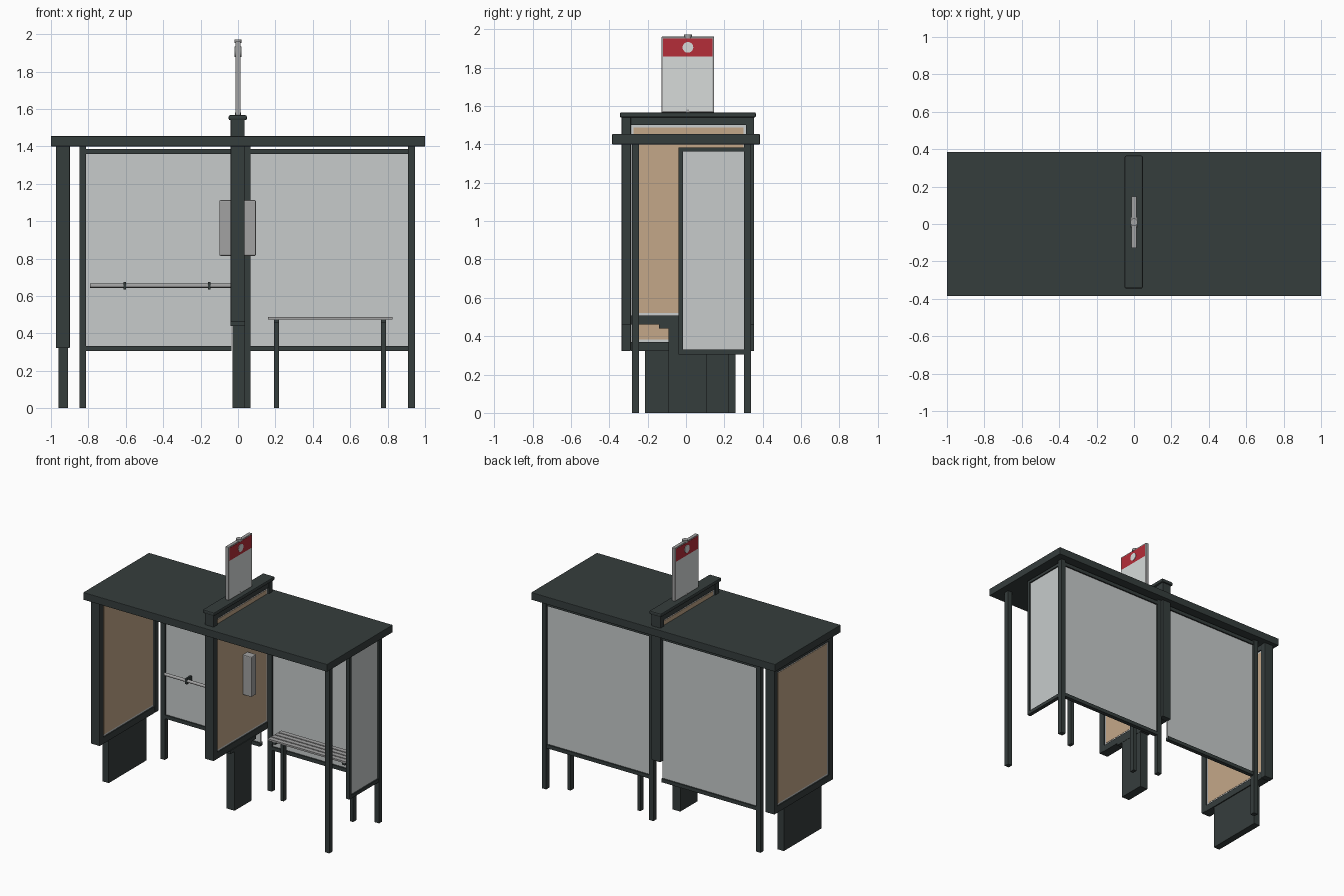
import bpy, math

if "Cube" in bpy.data.objects:
    bpy.data.objects.remove(bpy.data.objects["Cube"])


def material(name, rgb):
    m = bpy.data.materials.new(name)
    m.diffuse_color = (*rgb, 1)
    m.use_nodes = True
    m.node_tree.nodes["Principled BSDF"].inputs["Base Color"].default_value = m.diffuse_color
    return m


DARK = material("dark green grey paint", (0.036, 0.047, 0.046))
GLASS = material("pale glass", (0.57, 0.60, 0.60))
TAN = material("tan poster", (0.55, 0.39, 0.25))
BORDER = material("light border", (0.60, 0.62, 0.62))
METAL = material("grey metal", (0.36, 0.36, 0.36))
WHITE = material("sign white", (0.68, 0.71, 0.70))
RED = material("sign red", (0.46, 0.026, 0.040))


def box(name, mat, x, y, z, bevel=0):
    """Box spanning the (min, max) ranges x, y and z."""
    verts = [(a, b, c) for a in x for b in y for c in z]
    faces = [(0, 1, 3, 2), (4, 6, 7, 5), (0, 4, 5, 1),
             (2, 3, 7, 6), (0, 2, 6, 4), (1, 5, 7, 3)]
    mesh = bpy.data.meshes.new(name)
    mesh.from_pydata(verts, [], faces)
    mesh.materials.append(mat)
    ob = bpy.data.objects.new(name, mesh)
    bpy.context.collection.objects.link(ob)
    if bevel:
        mod = ob.modifiers.new("edge", 'BEVEL')
        mod.width, mod.segments = bevel, 2
    return ob


def rod(name, mat, center, radius, length, axis='Z', sides=24):
    rot = {'X': (0, math.pi / 2, 0), 'Z': (0, 0, 0)}[axis]
    bpy.ops.mesh.primitive_cylinder_add(vertices=sides, radius=radius, depth=length,
                                        location=center, rotation=rot)
    ob = bpy.context.object
    ob.name = name
    ob.data.materials.append(mat)
    bpy.ops.object.shade_smooth_by_angle()
    return ob


def poster_case(name, cx, z0):
    """Two-sided poster case: uprights, rails, light border and poster."""
    z1 = z0 + 1.085
    x = (cx - 0.037, cx + 0.037)
    box(name + "_front_upright", DARK, x, (-0.336, -0.288), (z0, z1), 0.004)
    box(name + "_back_upright", DARK, x, (0.312, 0.355), (z0, z1), 0.004)
    xr = (cx - 0.034, cx + 0.034)
    box(name + "_bottom_rail", DARK, xr, (-0.288, 0.312), (z0, z0 + 0.048))
    box(name + "_top_rail", DARK, xr, (-0.288, 0.312), (z1 - 0.045, z1))
    box(name + "_border", BORDER, (cx - 0.026, cx + 0.026), (-0.288, 0.312),
        (z0 + 0.048, z1 - 0.045))
    box(name + "_poster", TAN, (cx - 0.028, cx + 0.028), (-0.275, 0.299),
        (z0 + 0.061, z1 - 0.058))


# Roof
box("roof", DARK, (-1, 1), (-0.385, 0.385), (1.40, 1.455), 0.003)

# Poster cases and their feet
poster_case("end_case", -0.936, 0.322)
box("end_case_foot", DARK, (-0.96, -0.91), (-0.215, 0.225), (0, 0.33))
poster_case("middle_case", -0.002, 0.46)
box("middle_case_plate", DARK, (-0.04, 0.037), (-0.14, 0.16), (0.44, 0.465))
box("middle_case_foot", DARK, (-0.03, 0.035), (-0.09, 0.11), (0, 0.445))
box("middle_case_cap", DARK, (-0.05, 0.047), (-0.345, 0.365), (1.54, 1.567), 0.008)

# Roof posts
for name, x, y in (("back_left_post", -0.83, 0.32), ("back_middle_post", 0.049, 0.32),
                   ("back_right_post", 0.928, 0.32), ("front_right_post", 0.928, -0.263)):
    box(name, DARK, (x - 0.018, x + 0.018), (y - 0.018, y + 0.018), (0, 1.41))

# Back glazing with top and bottom rails
for side, x in (("left", (-0.815, -0.035)), ("right", (0.065, 0.912))):
    box("back_glass_" + side, GLASS, x, (0.315, 0.325), (0.325, 1.365))
    for part, z in (("bottom", (0.305, 0.332)), ("top", (1.36, 1.387))):
        box(f"back_{part}_rail_{side}", DARK, x, (0.305, 0.335), z)

# Right end glazing and frame
box("end_glass", GLASS, (0.923, 0.933), (-0.03, 0.305), (0.325, 1.37))
box("end_frame_front", DARK, (0.914, 0.942), (-0.039, -0.016), (0.305, 1.385))
for part, z in (("bottom", (0.305, 0.33)), ("top", (1.363, 1.385))):
    box(f"end_frame_{part}", DARK, (0.914, 0.942), (-0.016, 0.305), z)

# Bench
for i in range(4):
    y = 0.118 + i * 0.042
    box(f"bench_slat_{i + 1}", METAL, (0.16, 0.825), (y, y + 0.034), (0.475, 0.488))
for side, x in (("left", 0.206), ("right", 0.778)):
    box(f"bench_leg_{side}", DARK, (x - 0.013, x + 0.013), (0.22, 0.258), (0, 0.475))
    box(f"bench_arm_{side}", DARK, (x - 0.013, x + 0.013), (0.125, 0.275), (0.455, 0.475))

# Leaning bar and brackets
rod("lean_bar", METAL, (-0.412, 0.27, 0.655), 0.011, 0.756, 'X', 16)
for i, x in enumerate((-0.606, -0.153)):
    box(f"lean_bar_bracket_{i + 1}", DARK, (x - 0.007, x + 0.007), (0.257, 0.318),
        (0.634, 0.676))

# Information box through the middle case
box("information_box", METAL, (-0.1, 0.096), (0.02, 0.08), (0.815, 1.112), 0.006)

# Roof sign
box("sign_frame", METAL, (-0.013, 0.013), (-0.128, 0.147), (1.567, 1.962), 0.003)
rod("sign_top_knob", METAL, (0, 0.01, 1.963), 0.02, 0.018)
rod("sign_foot", METAL, (0, 0.01, 1.572), 0.016, 0.02)
for side, s in (("left", -1), ("right", 1)):
    x = sorted((s * 0.010, s * 0.0145))
    box(f"sign_face_{side}", WHITE, x, (-0.119, 0.138), (1.574, 1.858))
    box(f"sign_band_{side}", RED, x, (-0.119, 0.138), (1.858, 1.953))
    rod(f"sign_disc_{side}", WHITE, (s * 0.014, 0.01, 1.906), 0.028, 0.008, 'X', 32)
